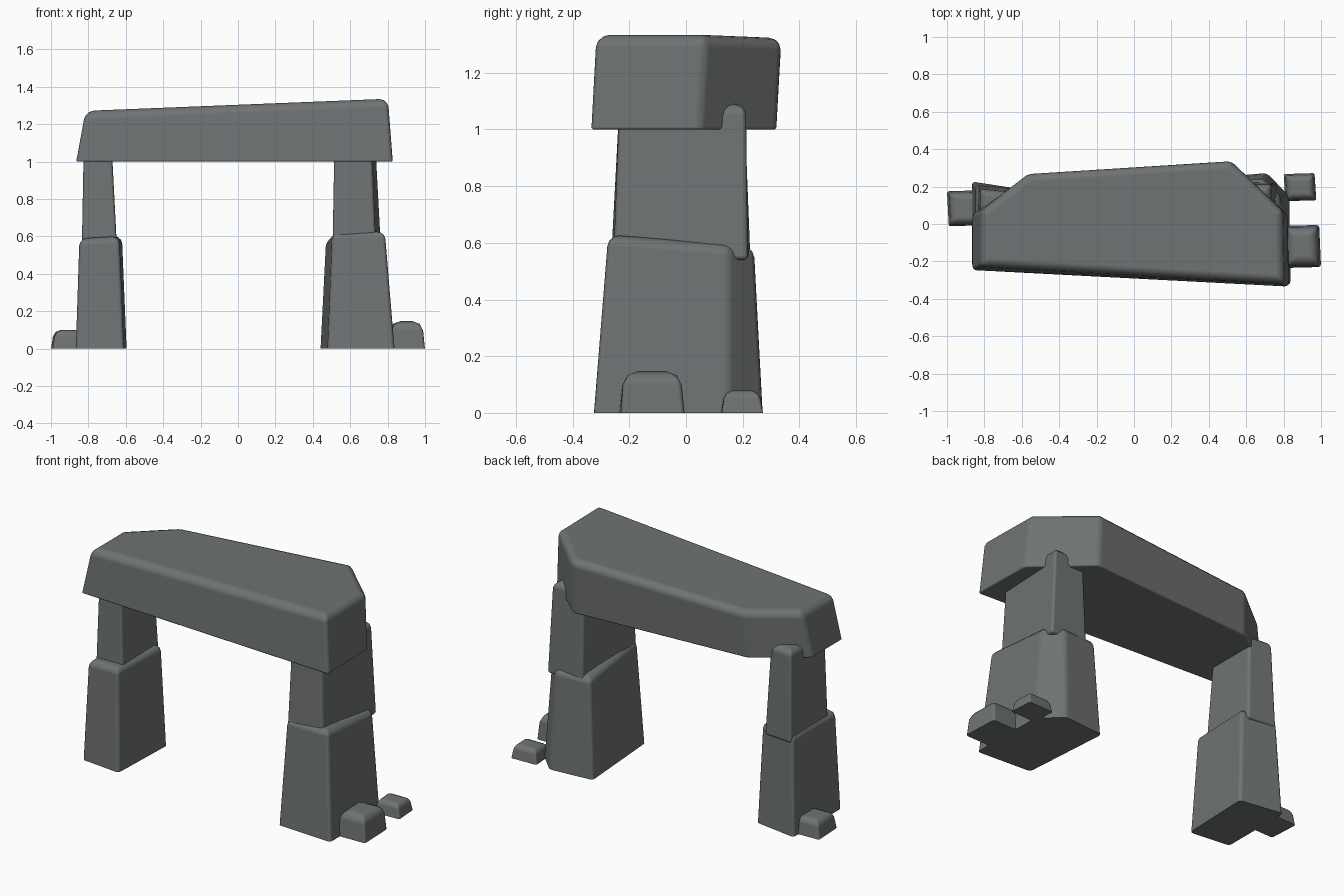
import bpy, bmesh

if "Cube" in bpy.data.objects:
    bpy.data.objects.remove(bpy.data.objects["Cube"])

stone = bpy.data.materials.new("weathered grey stone")
stone.diffuse_color = (0.16, 0.172, 0.172, 1)
stone.use_nodes = True
stone.node_tree.nodes["Principled BSDF"].inputs["Base Color"].default_value = stone.diffuse_color


def block(name, base, top, z0, z1, bevel, side=0.5, under=0.0, segments=3):
    """Tapered stone: base outline at z0, top outline at z1(x, y), worn edges."""
    bm = bmesh.new()
    weight = bm.edges.layers.float.new("bevel_weight_edge")
    lo = [bm.verts.new((x, y, z0)) for x, y in base]
    hi = [bm.verts.new((x, y, z1(x, y))) for x, y in top]
    n = len(lo)
    bm.faces.new(lo[::-1])
    bm.faces.new(hi)
    for i in range(n):
        j = (i + 1) % n
        bm.faces.new((lo[i], lo[j], hi[j], hi[i]))
    for f in bm.faces:
        f.smooth = True
    for e in bm.edges:
        low = sum(v in lo for v in e.verts)
        e[weight] = (1.0, side, under)[low]
        e.smooth = e[weight] > 0
    mesh = bpy.data.meshes.new(name)
    bm.to_mesh(mesh)
    bm.free()
    mesh.materials.append(stone)
    ob = bpy.data.objects.new(name, mesh)
    bpy.context.collection.objects.link(ob)
    mod = ob.modifiers.new("worn edges", 'BEVEL')
    mod.limit_method = 'WEIGHT'
    mod.width = bevel
    mod.segments = segments
    mod.harden_normals = True
    return ob


# Lintel: six-sided slab, rising slightly to the right
block("lintel",
      [(-.865, -.247), (.828, -.335), (.82, .05), (.52, .32), (-.58, .25), (-.865, .05)],
      [(-.815, -.225), (.802, -.317), (.795, .07), (.52, .338), (-.565, .27), (-.815, .07)],
      1.0, lambda x, y: 1.304 + .04 * x, .045, side=.5, under=.2)

# Right pillar: lower block with one cut corner, upper block set into it
block("right_pillar_lower",
      [(.48, -.305), (.837, -.326), (.83, .15), (.71, .272), (.44, .25)],
      [(.505, -.265), (.785, -.275), (.78, .15), (.69, .24), (.47, .23)],
      0, lambda x, y: .607 - .08 * y, .04)
block("right_pillar_upper",
      [(.505, -.265), (.737, -.255), (.765, .218), (.525, .228)],
      [(.515, -.235), (.715, -.235), (.735, .212), (.53, .205)],
      .54, lambda x, y: 1.09, .04, side=.4, under=.4)

# Left pillar
block("left_pillar_lower",
      [(-.867, -.228), (-.61, -.255), (-.595, .185), (-.867, .227)],
      [(-.848, -.205), (-.635, -.225), (-.62, .17), (-.845, .2)],
      0, lambda x, y: .64 + .06 * x, .04)
block("left_pillar_upper",
      [(-.835, -.152), (-.647, -.165), (-.65, .19), (-.835, .208)],
      [(-.825, -.135), (-.675, -.14), (-.675, .17), (-.822, .187)],
      .54, lambda x, y: 1.08, .04, side=.4, under=.4)

# Small fallen stones round the feet: (name, x range, y range, height, bevel)
for name, x0, x1, y0, y1, h, b in [
        ("fallen_stone_right_front", .80, 1.0, -.235, -.005, .147, .05),
        ("fallen_stone_right_back", .80, .975, .122, .272, .08, .03),
        ("fallen_stone_left", -1.0, -.82, -.012, .18, .10, .035)]:
    t = .015
    block(name,
          [(x0 + .01, y0), (x1, y0 + .005), (x1 - .01, y1), (x0, y1 - .005)],
          [(x0 + t + .01, y0 + t), (x1 - t, y0 + t), (x1 - t - .005, y1 - t), (x0 + t, y1 - t)],
          0, lambda x, y, h=h: h, b, side=.3, segments=2)
